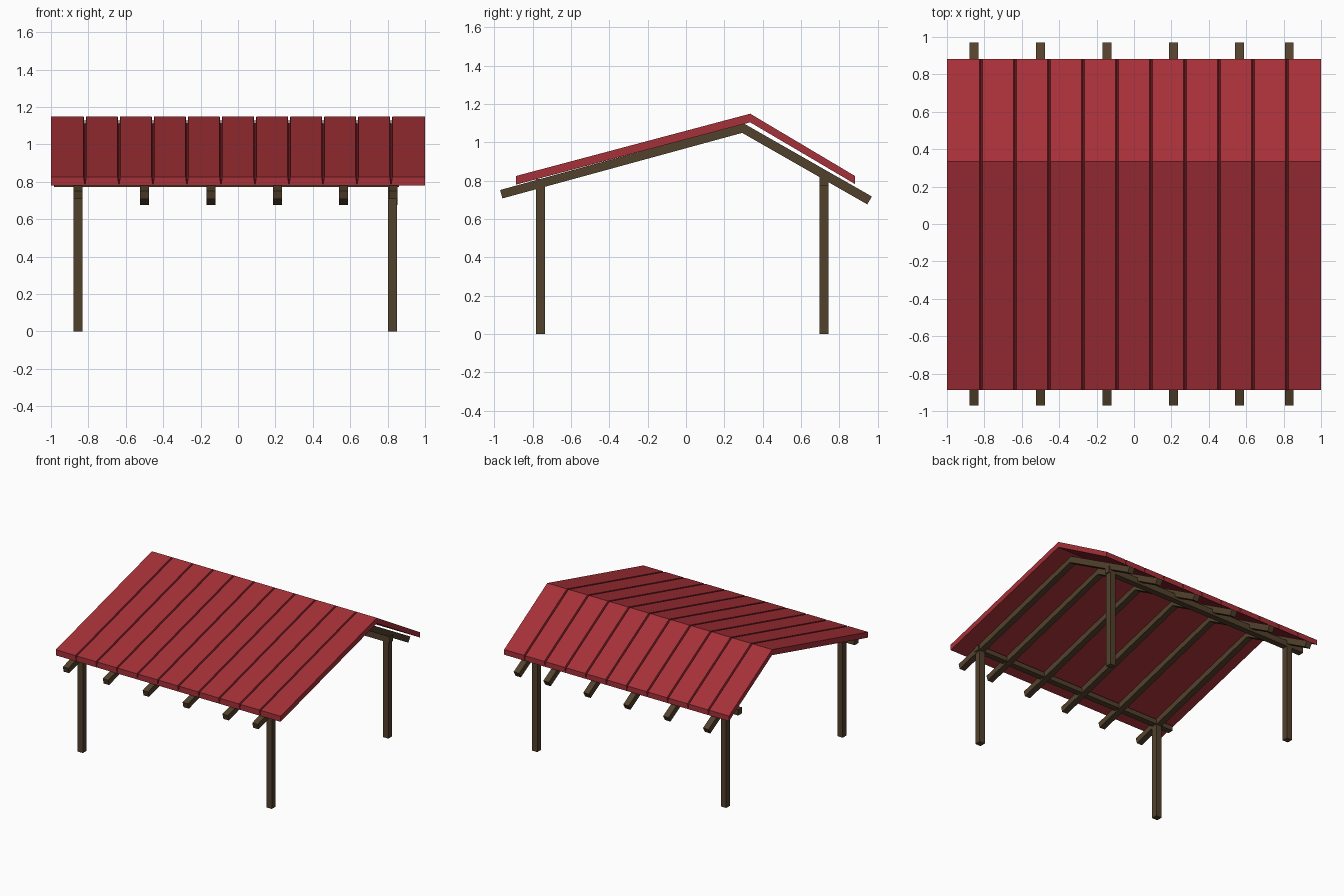
import bpy, bmesh

if "Cube" in bpy.data.objects:
    bpy.data.objects.remove(bpy.data.objects["Cube"])


def material(name, rgb):
    m = bpy.data.materials.new(name)
    m.diffuse_color = (*rgb, 1)
    m.use_nodes = True
    m.node_tree.nodes["Principled BSDF"].inputs["Base Color"].default_value = m.diffuse_color
    return m


RED = material("red_roof", (0.38, 0.03, 0.04))
WOOD = material("dark_wood", (0.085, 0.053, 0.025))


def make_object(name, bm, mat):
    bmesh.ops.recalc_face_normals(bm, faces=bm.faces)
    me = bpy.data.meshes.new(name)
    bm.to_mesh(me)
    bm.free()
    me.materials.append(mat)
    ob = bpy.data.objects.new(name, me)
    bpy.context.collection.objects.link(ob)
    return ob


def bent_strip(name, top, bottom, x, top_w, bottom_w, mat):
    """Strip following a gable profile of (y, z) points, extruded across x."""
    bm = bmesh.new()
    rings = []
    for (ty, tz), (by, bz) in zip(top, bottom):
        rings.append([bm.verts.new(p) for p in (
            (x - top_w / 2, ty, tz), (x + top_w / 2, ty, tz),
            (x + bottom_w / 2, by, bz), (x - bottom_w / 2, by, bz))])
    for a, b in zip(rings, rings[1:]):
        for i in range(4):
            j = (i + 1) % 4
            bm.faces.new((a[i], a[j], b[j], b[i]))
    bm.faces.new(rings[0])
    bm.faces.new(rings[-1])
    return make_object(name, bm, mat)


def box(name, x0, x1, y0, y1, z0, z1, mat):
    bm = bmesh.new()
    bmesh.ops.create_cube(bm, size=1)
    for v in bm.verts:
        v.co = (x1 if v.co.x > 0 else x0,
                y1 if v.co.y > 0 else y0,
                z1 if v.co.z > 0 else z0)
    return make_object(name, bm, mat)


# Roof boards, tapered so V grooves show between them
N = 11
pitch = 2 / N
roof_top = [(-0.887, 0.825), (0.335, 1.15), (0.882, 0.825)]
roof_bottom = [(-0.887, 0.78), (0.335, 1.105), (0.882, 0.783)]
for i in range(N):
    # outer boards keep a square outside edge
    left = -1 + i * pitch
    lo = left + (0 if i == 0 else 0.007)
    hi = left + pitch - (0 if i == N - 1 else 0.007)
    ob = bent_strip(f"roof_board_{i + 1}", roof_top, roof_bottom,
                    left + pitch / 2, hi - lo, pitch, RED)
    shift = (lo + hi) / 2 - (left + pitch / 2)
    for k, v in enumerate(ob.data.vertices):
        if k % 4 < 2:
            v.co.x += shift

# Bent rafters under the roof
rafter_top = [(-0.97, 0.752), (0.30, 1.10), (0.97, 0.718)]
rafter_bottom = [(-0.958, 0.708), (0.293, 1.05), (0.946, 0.677)]
for i, x in enumerate((-0.855, -0.5, -0.145, 0.21, 0.565, 0.83)):
    bent_strip(f"rafter_{i + 1}", rafter_top, rafter_bottom, x, 0.048, 0.048, WOOD)

# Posts and the beams they carry
for side, y, beam_top in (("front", -0.76, 0.81), ("back", 0.72, 0.82)):
    box(f"{side}_beam", -0.985, 0.86, y - 0.024, y + 0.024, 0.772, beam_top, WOOD)
    for end, x in (("left", -0.855), ("right", 0.826)):
        box(f"{side}_{end}_post", x - 0.024, x + 0.024,
            y - 0.024, y + 0.024, 0, 0.78, WOOD)
